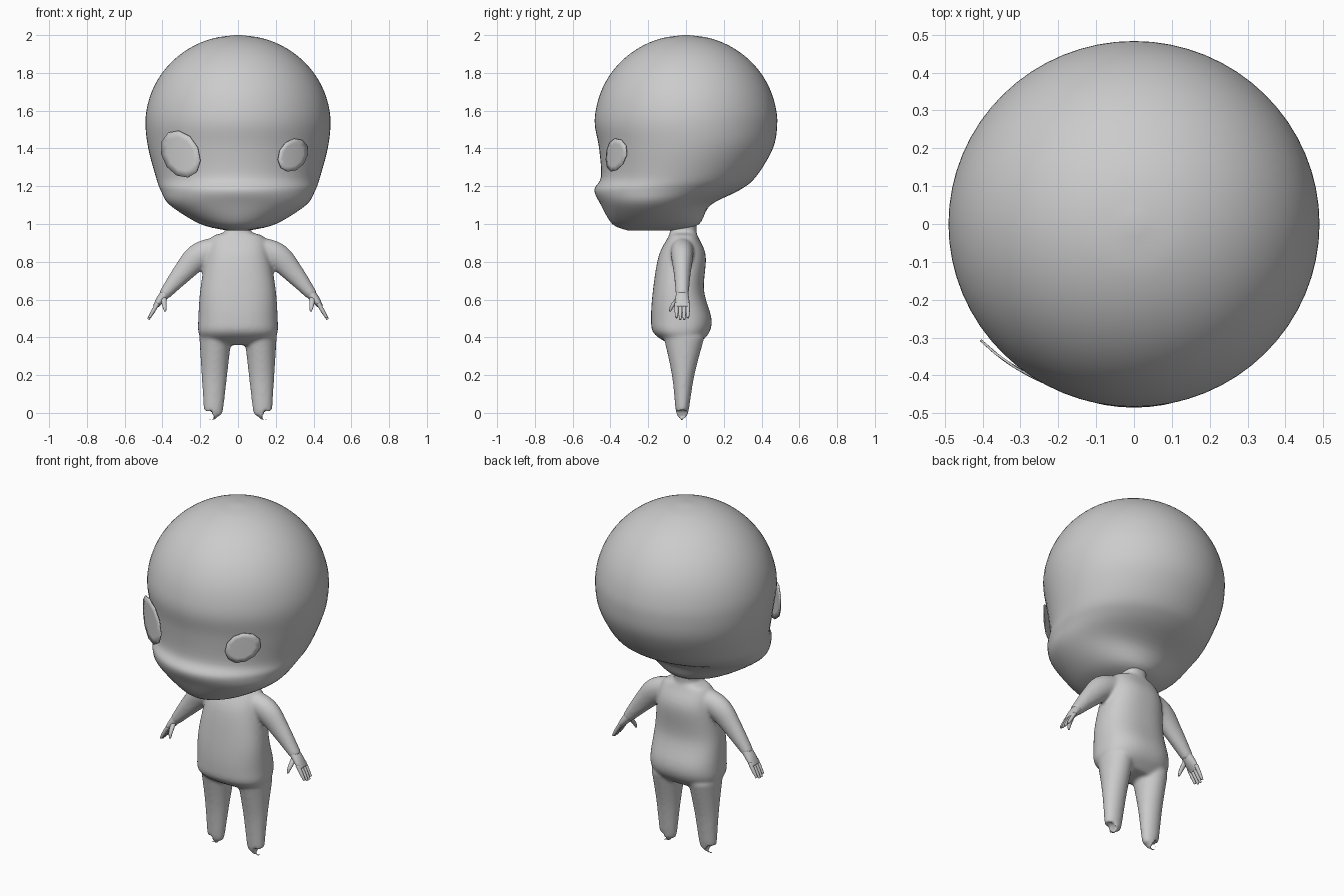
import bpy, bmesh, math
from mathutils import Vector

cube = bpy.data.objects.get("Cube")
if cube:
    bpy.data.objects.remove(cube, do_unlink=True)

GREY = (0.6, 0.6, 0.6, 1)
clay = bpy.data.materials.new("grey clay")
clay.use_nodes = True
clay.diffuse_color = GREY
clay.node_tree.nodes["Principled BSDF"].inputs["Base Color"].default_value = GREY


def flowing(rows, steps=5):
    """Run a smooth spline through a few rows."""
    points = [Vector(row) for row in rows]
    points = [points[0]] + points + [points[-1]]
    result = []
    for before, start, end, after in zip(points, points[1:], points[2:], points[3:]):
        for step in range(steps):
            t = step / steps
            bend = before * 2 - start * 5 + end * 4 - after
            twist = start * 3 - before - end * 3 + after
            result.append(start + ((end - before) * t + bend * t**2 + twist * t**3) / 2)
    return result + [points[-1]]


def loft(bm, rows, segments=24, power=2.0):
    """Skin rings of (x, y, z, half width, half depth) with closed ends."""
    rings = flowing(rows)
    loops = []
    for i, ring in enumerate(rings):
        ahead, behind = rings[min(i + 1, len(rings) - 1)], rings[max(i - 1, 0)]
        run = Vector((ahead[0] - behind[0], 0, ahead[2] - behind[2])).normalized()
        side = Vector((0, 1, 0)).cross(run)
        loop = []
        for k in range(segments):
            angle = math.tau * k / segments
            c, s = math.cos(angle), math.sin(angle)
            across = math.copysign(abs(c) ** (2 / power), c) * ring[3]
            along = math.copysign(abs(s) ** (2 / power), s) * ring[4]
            loop.append(bm.verts.new(Vector(ring[:3]) + side * across + Vector((0, along, 0))))
        loops.append(loop)
    bridge(bm, loops)
    bm.faces.new(loops[0])


def bridge(bm, loops):
    """Join neighbouring loops with quads and cap the last one."""
    for lower, upper in zip(loops, loops[1:]):
        for k in range(len(lower)):
            bm.faces.new((lower[k - 1], lower[k], upper[k], upper[k - 1]))
    bm.faces.new(loops[-1])


def on_side(side, rows):
    return [(side * x, *rest) for x, *rest in rows]


def finish(name, bm):
    bmesh.ops.recalc_face_normals(bm, faces=bm.faces)
    mesh = bpy.data.meshes.new(name)
    bm.to_mesh(mesh)
    bm.free()
    mesh.materials.append(clay)
    mesh.shade_smooth()
    part = bpy.data.objects.new(name, mesh)
    bpy.context.collection.objects.link(part)
    return part


# Head: flat chin, jutting mouth and brow fold below a rounded skull
jaw = [(0, -0.17, 0.966, 0.06, 0.14),
       (0, -0.16, 1, 0.2, 0.23),
       (0, -0.16, 1.1, 0.36, 0.29),
       (0, -0.1, 1.18, 0.41, 0.385),
       (0, -0.04, 1.25, 0.435, 0.41),
       (0, 0, 1.4, 0.475, 0.46)]
skull = []
for step in range(8):
    angle = math.radians(step * 12.5)
    radius = math.cos(angle)
    skull.append((0, 0, 1.53 + 0.47 * math.sin(angle), 0.49 * radius, 0.483 * radius))
bm = bmesh.new()
loft(bm, jaw + skull, segments=64)
finish("head", bm)

# Body: torso and neck, arms and legs fused into one skin
bm = bmesh.new()
loft(bm, [(0, -0.01, 0.36, 0.17, 0.07),
          (0, -0.025, 0.42, 0.208, 0.145),
          (0, -0.025, 0.5, 0.21, 0.16),
          (0, -0.04, 0.65, 0.2, 0.135),
          (0, -0.02, 0.83, 0.17, 0.125),
          (0, -0.015, 0.93, 0.14, 0.08),
          (0, -0.015, 0.96, 0.07, 0.07),
          (0, -0.01, 1.03, 0.08, 0.07)], segments=48, power=2.4)
for side in (-1, 1):
    loft(bm, on_side(side, [(0.08, -0.02, 0.88, 0.055, 0.06),
                            (0.2, -0.02, 0.835, 0.07, 0.06),
                            (0.29, -0.02, 0.745, 0.056, 0.046),
                            (0.395, -0.02, 0.62, 0.03, 0.034)]))
    loft(bm, on_side(side, [(0.133, -0.02, 0, 0.045, 0.03),
                            (0.13, -0.02, 0.02, 0.052, 0.036),
                            (0.125, -0.015, 0.2, 0.068, 0.06),
                            (0.12, -0.01, 0.4, 0.085, 0.108)]))
body = finish("body", bm)
fuse = body.modifiers.new("fuse", "REMESH")
fuse.mode = "VOXEL"
fuse.voxel_size = 0.009
fuse.use_smooth_shade = True
soften = body.modifiers.new("soften", "SMOOTH")
soften.factor = 0.5
soften.iterations = 10

# Hands: flat palm, four tapering fingers and a forward thumb
for side, name in ((1, "left_hand"), (-1, "right_hand")):
    bm = bmesh.new()
    loft(bm, on_side(side, [(0.37, -0.02, 0.65, 0.028, 0.03),
                            (0.41, -0.02, 0.6, 0.023, 0.037),
                            (0.44, -0.02, 0.56, 0.012, 0.038)]))
    for finger in range(4):
        y = -0.05 + 0.02 * finger
        reach = 1.05 - 0.1 * abs(finger - 1.5)
        rows = []
        for t in (0, 0.5, 0.9, 1):
            radius = 0.011 - 0.005 * t**3
            rows.append((0.425 + 0.05 * reach * t, y, 0.58 - 0.085 * reach * t, radius, radius))
        loft(bm, on_side(side, rows), segments=12)
    loft(bm, on_side(side, [(0.395, -0.03, 0.62, 0.016, 0.016),
                            (0.39, -0.07, 0.57, 0.012, 0.012),
                            (0.385, -0.085, 0.537, 0.005, 0.005)]), segments=12)
    finish(name, bm)


# Eyes: thin leaning ovals that follow a wide arc around the face
def eye(name, side, centre, width, height, arc):
    bm = bmesh.new()
    loops = []
    for size in (1, 0.7, 0.4):
        loop = []
        for k in range(11):
            angle = math.tau * k / 11
            rise = size * height * math.sin(angle)
            x = centre[0] + size * width * math.cos(angle) + rise * 0.2
            y = -0.47 * math.sqrt(1 - (x / arc) ** 2)
            loop.append(bm.verts.new((side * x, y, centre[1] + rise)))
        loops.append(loop)
    bridge(bm, loops)
    plate = finish(name, bm)
    plate.modifiers.new("plate", "SOLIDIFY").thickness = 0.006


eye("right_eye", -1, (0.305, 1.37), 0.102, 0.125, 0.54)
eye("left_eye", 1, (0.292, 1.365), 0.078, 0.088, 0.5)
